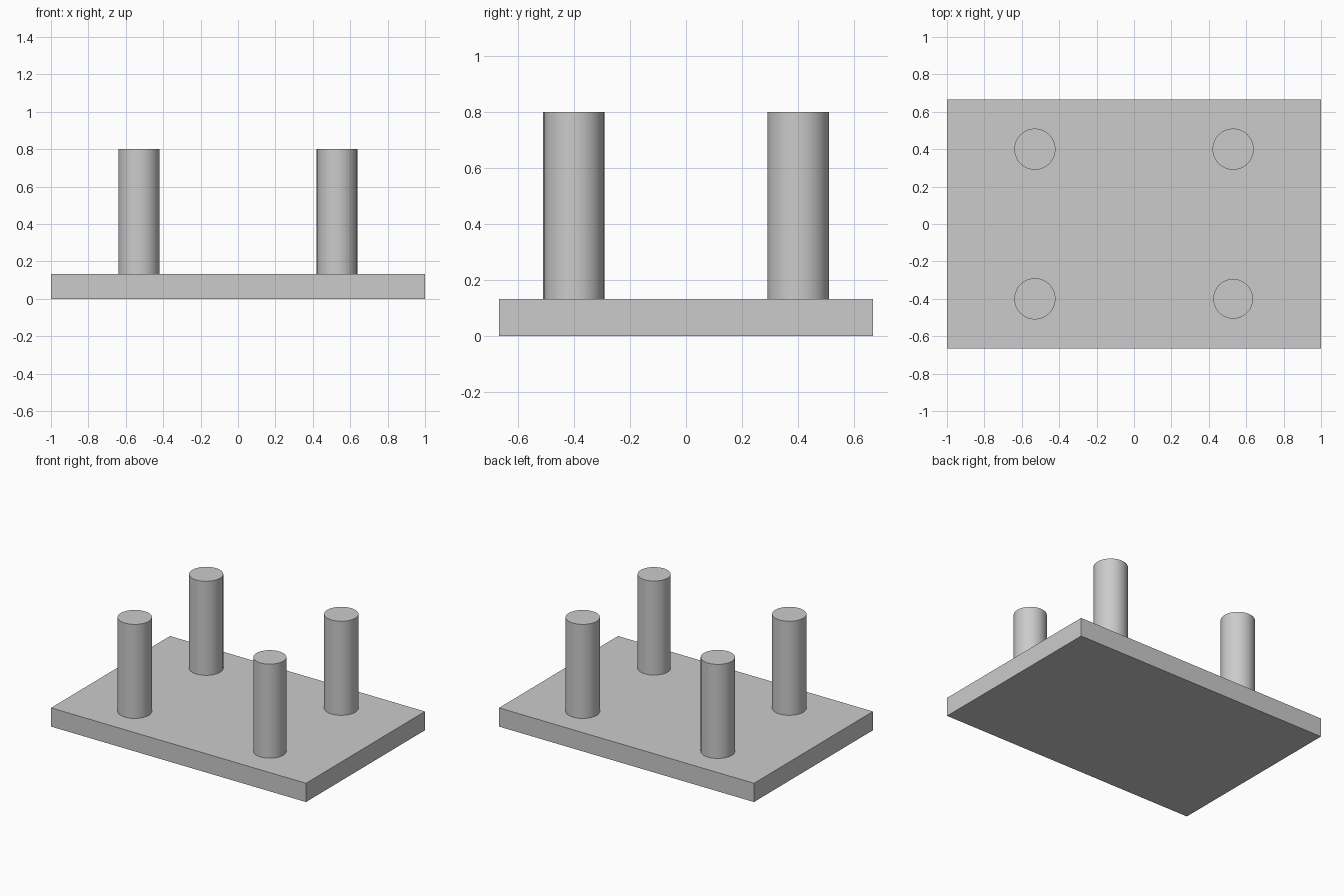
import bpy

cube = bpy.data.objects.get("Cube")
if cube:
    bpy.data.objects.remove(cube, do_unlink=True)

# Single grey material
GREY = (0.6, 0.6, 0.6, 1)
grey = bpy.data.materials.new("plain_grey")
grey.use_nodes = True
grey.diffuse_color = GREY
for node in grey.node_tree.nodes:
    if node.type == 'BSDF_PRINCIPLED':
        node.inputs["Base Color"].default_value = GREY

PLATE_TOP = 0.133
POST_TOP = 0.8

# Base plate
bpy.ops.mesh.primitive_cube_add(size=1, location=(0, 0, PLATE_TOP / 2))
plate = bpy.context.object
plate.name = "base_plate"
plate.dimensions = (2, 1.333, PLATE_TOP)
bpy.ops.object.transform_apply(location=False, rotation=False, scale=True)
plate.data.materials.append(grey)


def add_post(name, x, y, radius):
    """Round post standing on the plate."""
    bpy.ops.mesh.primitive_cylinder_add(
        vertices=64, radius=radius, depth=POST_TOP - PLATE_TOP,
        location=(x, y, (POST_TOP + PLATE_TOP) / 2))
    post = bpy.context.object
    post.name = name
    post.data.materials.append(grey)
    bpy.ops.object.shade_smooth_by_angle()


# Four posts; the front left one is slightly slimmer
for end, y in (("front", -0.4), ("back", 0.4)):
    for side, x in (("left", 0.53), ("right", -0.53)):
        slim = end == "front" and side == "left"
        add_post(f"{end}_{side}_post", x, y, 0.106 if slim else 0.11)
